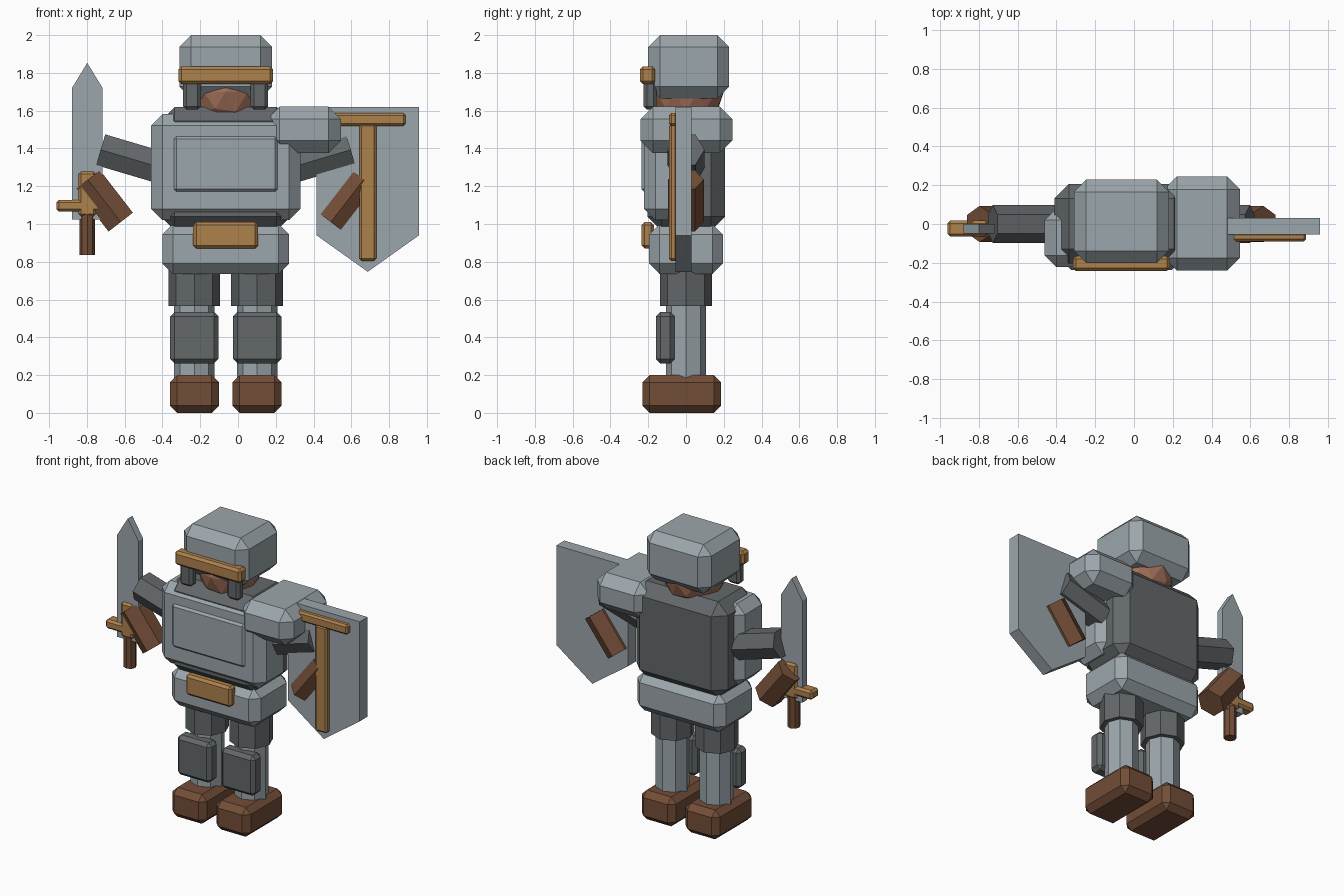
import bpy, bmesh, math
from mathutils import Vector, Matrix

if "Cube" in bpy.data.objects:
    bpy.data.objects.remove(bpy.data.objects["Cube"])


def material(name, rgb):
    m = bpy.data.materials.new(name)
    m.diffuse_color = (*rgb, 1)
    m.use_nodes = True
    m.node_tree.nodes["Principled BSDF"].inputs["Base Color"].default_value = m.diffuse_color
    return m


STEEL = material("light_steel", (.33, .38, .41))
IRON = material("dark_iron", (.125, .138, .144))
GOLD = material("gold_trim", (.42, .22, .073))
LEATHER = material("brown_leather", (.17, .075, .038))
SKIN = material("skin", (.36, .16, .10))
CX = -0.065  # body centre line


def finish(bm, name, mat):
    bmesh.ops.recalc_face_normals(bm, faces=bm.faces)
    me = bpy.data.meshes.new(name)
    bm.to_mesh(me)
    bm.free()
    me.materials.append(mat)
    ob = bpy.data.objects.new(name, me)
    bpy.context.collection.objects.link(ob)
    return ob


def block(name, mat, x, y, z, chamfer=0.0):
    """Chamfered box from its (min, max) ranges."""
    bm = bmesh.new()
    bmesh.ops.create_cube(bm, size=1)
    for v in bm.verts:
        for i, (lo, hi) in enumerate((x, y, z)):
            v.co[i] = lo + (v.co[i] + .5) * (hi - lo)
    if chamfer:
        bmesh.ops.bevel(bm, geom=bm.edges[:], offset=chamfer, segments=1,
                        affect='EDGES', profile=.5)
    return finish(bm, name, mat)


def rod(name, mat, a, b, r, sides):
    """Prism between two points in the XZ plane, with a corner facing front."""
    a, b = Vector(a), Vector(b)
    d = (b - a).normalized()
    front = Vector((0, -1, 0))
    side = d.cross(front)
    bm = bmesh.new()
    rings = []
    for p in (a, b):
        angles = [2 * math.pi * i / sides for i in range(sides)]
        rings.append([bm.verts.new(p + r * (math.cos(t) * front + math.sin(t) * side))
                      for t in angles])
    bm.faces.new(rings[0])
    bm.faces.new(rings[1])
    for i in range(sides):
        j = (i + 1) % sides
        bm.faces.new((rings[0][i], rings[0][j], rings[1][j], rings[1][i]))
    return finish(bm, name, mat)


def plate(name, mat, outline, y0, y1):
    """Front-facing outline extruded in depth."""
    bm = bmesh.new()
    face = bm.faces.new([bm.verts.new((x, y0, z)) for x, z in outline])
    ext = bmesh.ops.extrude_face_region(bm, geom=[face])
    for v in ext["geom"]:
        if isinstance(v, bmesh.types.BMVert):
            v.co.y = y1
    return finish(bm, name, mat)


# Legs and arms, repeated on both sides of the centre line
for s, side in ((-1, "right"), (1, "left")):
    lx = CX + s * .166
    block(side + "_boot", LEATHER, (lx - .13, lx + .13), (-.23, .185), (0, .2), .038)
    rod(side + "_lower_leg", STEEL, (lx, 0, .17), (lx, 0, .62), .107, 8)
    rod(side + "_thigh", IRON, (lx, 0, .565), (lx, 0, .80), .137, 8)
    block(side + "_shin_guard", IRON, (lx - .128, lx + .128), (-.16, -.06), (.262, .535), .024)
    rod(side + "_upper_arm", IRON, (CX + s * .27, 0, 1.277), (CX + s * .662, 0, 1.393), .098, 6)
    rod(side + "_forearm", LEATHER, (CX + s * .73, 0, 1.235), (CX + s * .556, 0, 1.01), .094, 6)
    gx = CX + s * .178
    block(side + "_cheek_guard", IRON, (gx - .047, gx + .047), (-.225, -.155), (1.605, 1.78), .018)

# Torso and armour
block("hips", STEEL, (CX - .335, CX + .335), (-.195, .195), (.735, 1.0), .055)
block("torso", IRON, (CX - .345, CX + .345), (-.205, .207), (.965, 1.62), .075)
block("breastplate", STEEL, (CX - .395, CX + .395), (-.222, .08), (1.02, 1.582), .06)
block("chest_panel", STEEL, (CX - .275, CX + .275), (-.236, -.2), (1.17, 1.465), .015)
block("belt_buckle", GOLD, (CX - .172, CX + .172), (-.235, -.17), (.87, 1.01), .016)
block("shoulder_guard", STEEL, (.155, .545), (-.24, .245), (1.375, 1.622), .066)

# Head and helmet
bm = bmesh.new()
bmesh.ops.create_icosphere(bm, subdivisions=2, radius=.2,
                           matrix=Matrix.Translation((CX, 0, 1.70)))
finish(bm, "face", SKIN)
block("helmet", STEEL, (CX - .245, CX + .245), (-.2, .228), (1.665, 2.0), .062)
block("helmet_brow", GOLD, (CX - .25, CX + .25), (-.243, -.165), (1.74, 1.835), .016)

# Sword
SX = -.798
plate("sword_blade", STEEL, [(SX - .081, 1.025), (SX + .081, 1.025), (SX + .081, 1.72),
                             (SX, 1.853), (SX - .081, 1.72)], -.05, 0)
block("sword_guard", GOLD, (SX - .163, SX + .163), (-.065, .017), (1.065, 1.128), .014)
block("sword_collar", GOLD, (SX - .046, SX + .046), (-.065, .017), (1.04, 1.278), .014)
rod("sword_grip", LEATHER, (SX, -.025, .835), (SX, -.025, 1.10), .04, 8)

# Shield
HX = .687
plate("shield", STEEL, [(HX - .271, 1.62), (HX - .271, .94), (HX, .747),
                        (HX + .271, .94), (HX + .271, 1.62)], -.055, .03)
block("shield_cross_bar", GOLD, (HX - .2, HX + .2), (-.09, -.045), (1.52, 1.587), .012)
block("shield_upright_bar", GOLD, (HX - .045, HX + .045), (-.09, -.045), (.805, 1.53), .012)
